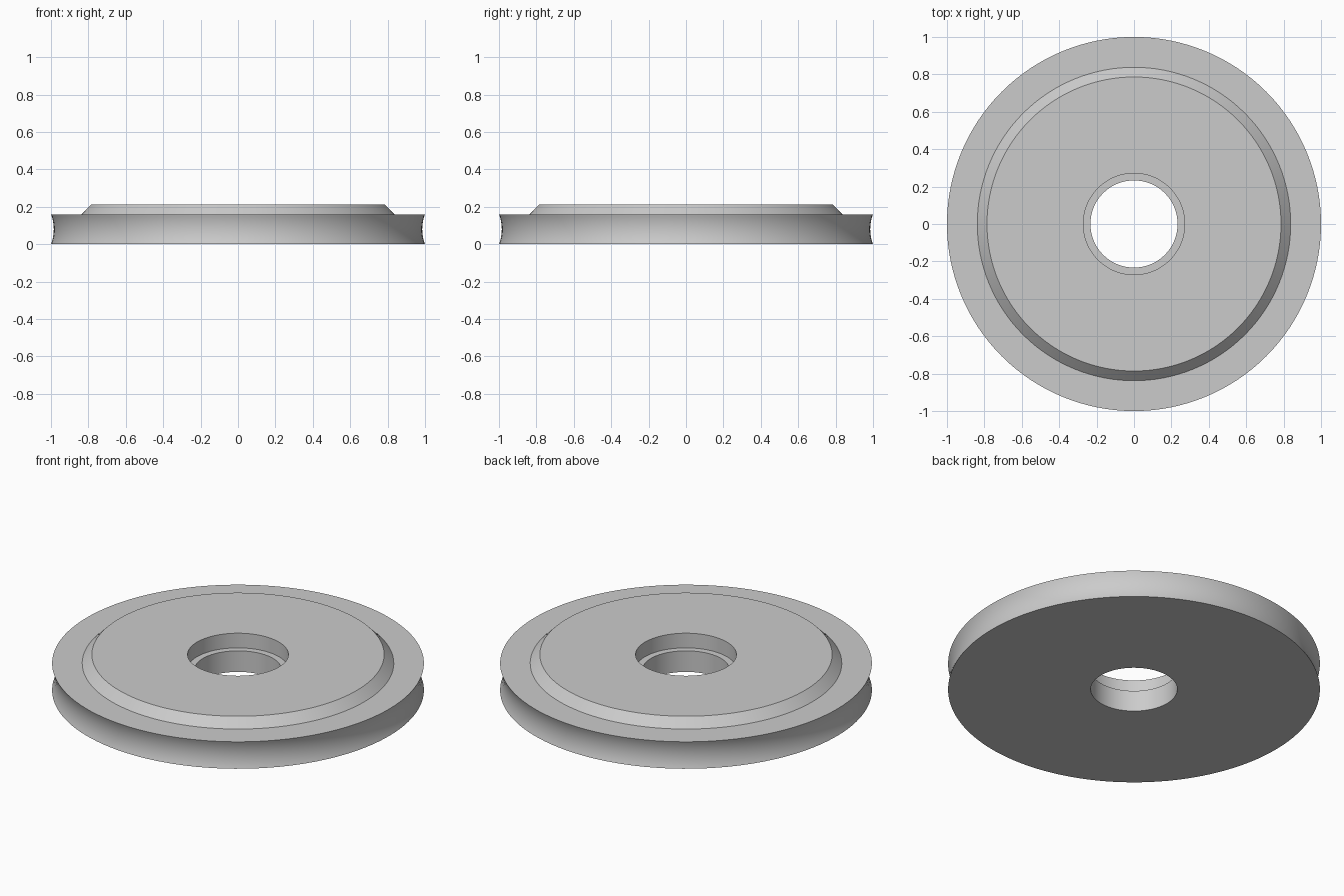
import bpy, bmesh, math

SEGMENTS = 128

cube = bpy.data.objects.get("Cube")
if cube:
    bpy.data.objects.remove(cube, do_unlink=True)

# Single plain grey finish
grey = bpy.data.materials.new("plain grey")
grey.use_nodes = True
colour = (0.6, 0.6, 0.6, 1)
grey.diffuse_color = colour
grey.node_tree.nodes["Principled BSDF"].inputs["Base Color"].default_value = colour


def rim_groove(height, sag, steps):
    """Shallow concave arc between the two rim edges, bottom to top."""
    half = height / 2
    radius = (half ** 2 + sag ** 2) / (2 * sag)
    spread = math.asin(half / radius)
    arc = []
    for i in range(steps + 1):
        a = spread * (2 * i / steps - 1)
        arc.append((1 - sag + radius * (1 - math.cos(a)),
                    half + radius * math.sin(a)))
    return arc


def lathe(name, profile, material):
    """Spin a closed (radius, height) profile around the z axis."""
    bm = bmesh.new()
    rings = []
    for i in range(SEGMENTS):
        a = 2 * math.pi * i / SEGMENTS
        rings.append([bm.verts.new((r * math.cos(a), r * math.sin(a), z))
                      for r, z in profile])
    for i, ring in enumerate(rings):
        after = rings[(i + 1) % SEGMENTS]
        for j in range(len(profile)):
            k = (j + 1) % len(profile)
            bm.faces.new((ring[j], after[j], after[k], ring[k]))
    bmesh.ops.recalc_face_normals(bm, faces=bm.faces)
    mesh = bpy.data.meshes.new(name)
    bm.to_mesh(mesh)
    bm.free()
    mesh.materials.append(material)
    obj = bpy.data.objects.new(name, mesh)
    bpy.context.collection.objects.link(obj)
    return obj


# Grooved rim, bevelled raised face, stepped centre bore
profile = [(0.233, 0)] + rim_groove(0.16, 0.015, 12) + [
    (0.838, 0.16), (0.786, 0.212),
    (0.271, 0.212), (0.271, 0.125), (0.233, 0.125)]
wheel = lathe("grooved_wheel", profile, grey)

bpy.ops.object.select_all(action='DESELECT')
wheel.select_set(True)
bpy.context.view_layer.objects.active = wheel
bpy.ops.object.shade_smooth_by_angle(angle=math.radians(30))
